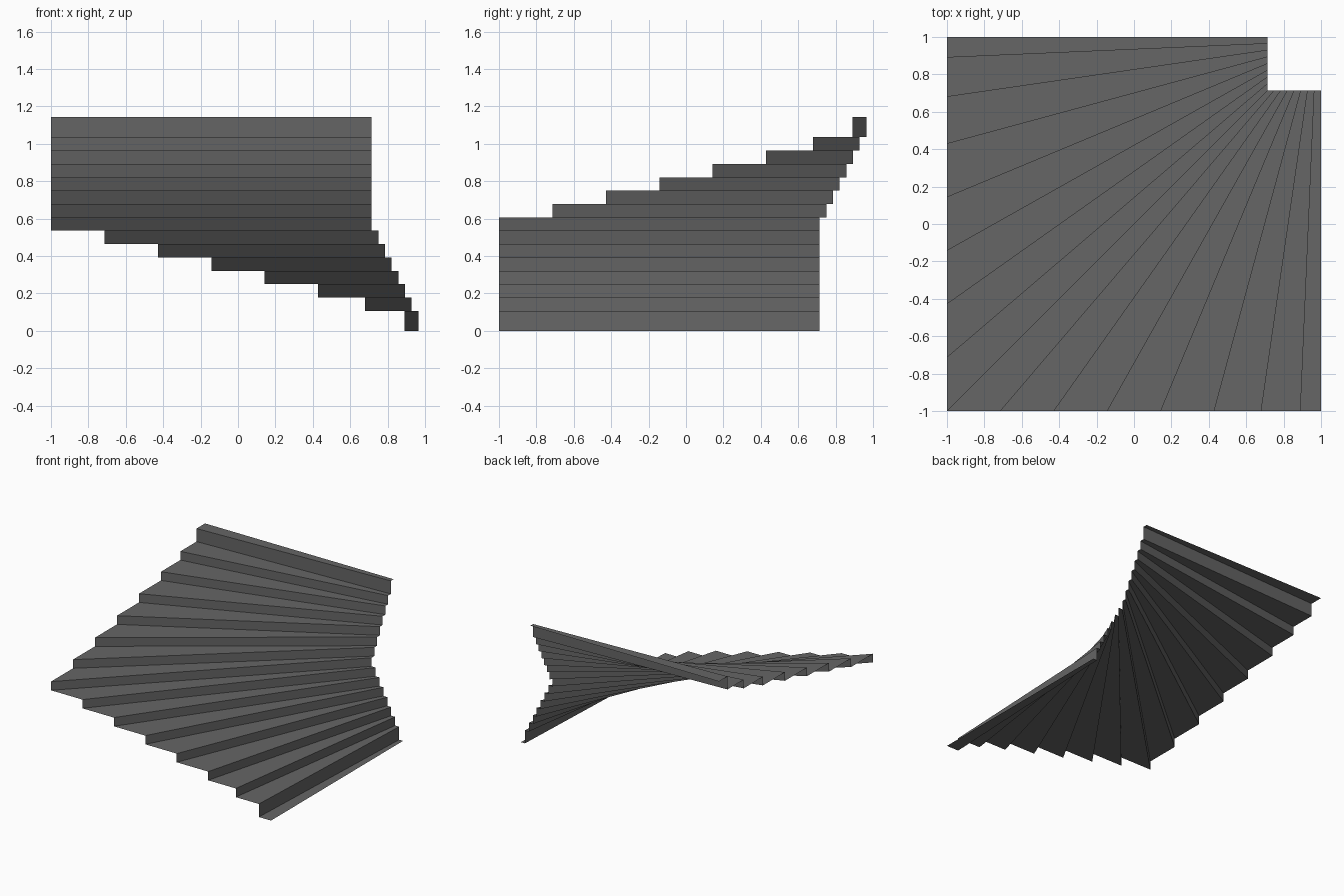
import bpy
import bmesh

if "Cube" in bpy.data.objects:
    bpy.data.objects.remove(bpy.data.objects["Cube"])

RISE = 1 / 14            # regular step height
INNER = 5 / 7            # position of the inner corner

grey = bpy.data.materials.new("dark_grey")
grey.diffuse_color = (0.133, 0.133, 0.133, 1)
grey.use_nodes = True
grey.node_tree.nodes["Principled BSDF"].inputs["Base Color"].default_value = grey.diffuse_color

# Outer and inner ends of each nosing line, from the bottom end to the diagonal
half_outer = [1.0, 0.89, 0.68] + [-1 + k * 2 / 7 for k in range(5, -1, -1)]
half_inner = [1.0] + [INNER + k / 28 for k in range(7, -1, -1)]
lines = [((o, -1), (i, INNER)) for o, i in zip(half_outer, half_inner)]
# The second flight mirrors the first across the diagonal
lines += [((-1, o), (INNER, i)) for o, i in zip(half_outer[-2::-1], half_inner[-2::-1])]

# Tread heights: the first and last rise are one and a half steps
heights = [0.0] + [RISE * (k + 1.5) for k in range(14)] + [RISE * 16]


def sheet(name, quads):
    bm = bmesh.new()
    for quad in quads:
        bm.faces.new([bm.verts.new(p) for p in quad])
    bmesh.ops.remove_doubles(bm, verts=bm.verts, dist=1e-5)
    mesh = bpy.data.meshes.new(name)
    bm.to_mesh(mesh)
    bm.free()
    mesh.materials.append(grey)
    obj = bpy.data.objects.new(name, mesh)
    bpy.context.collection.objects.link(obj)
    return obj


# Wedge-shaped treads between neighbouring lines
treads = []
for (oa, ia), (ob, ib), z in zip(lines, lines[1:], heights):
    treads.append([(*oa, z), (*ia, z), (*ib, z), (*ob, z)])
sheet("winder_treads", treads)

# Upright risers on every line between two treads
risers = []
for (o, i), z0, z1 in zip(lines[1:-1], heights, heights[1:]):
    risers.append([(*o, z0), (*i, z0), (*i, z1), (*o, z1)])
sheet("winder_risers", risers)
